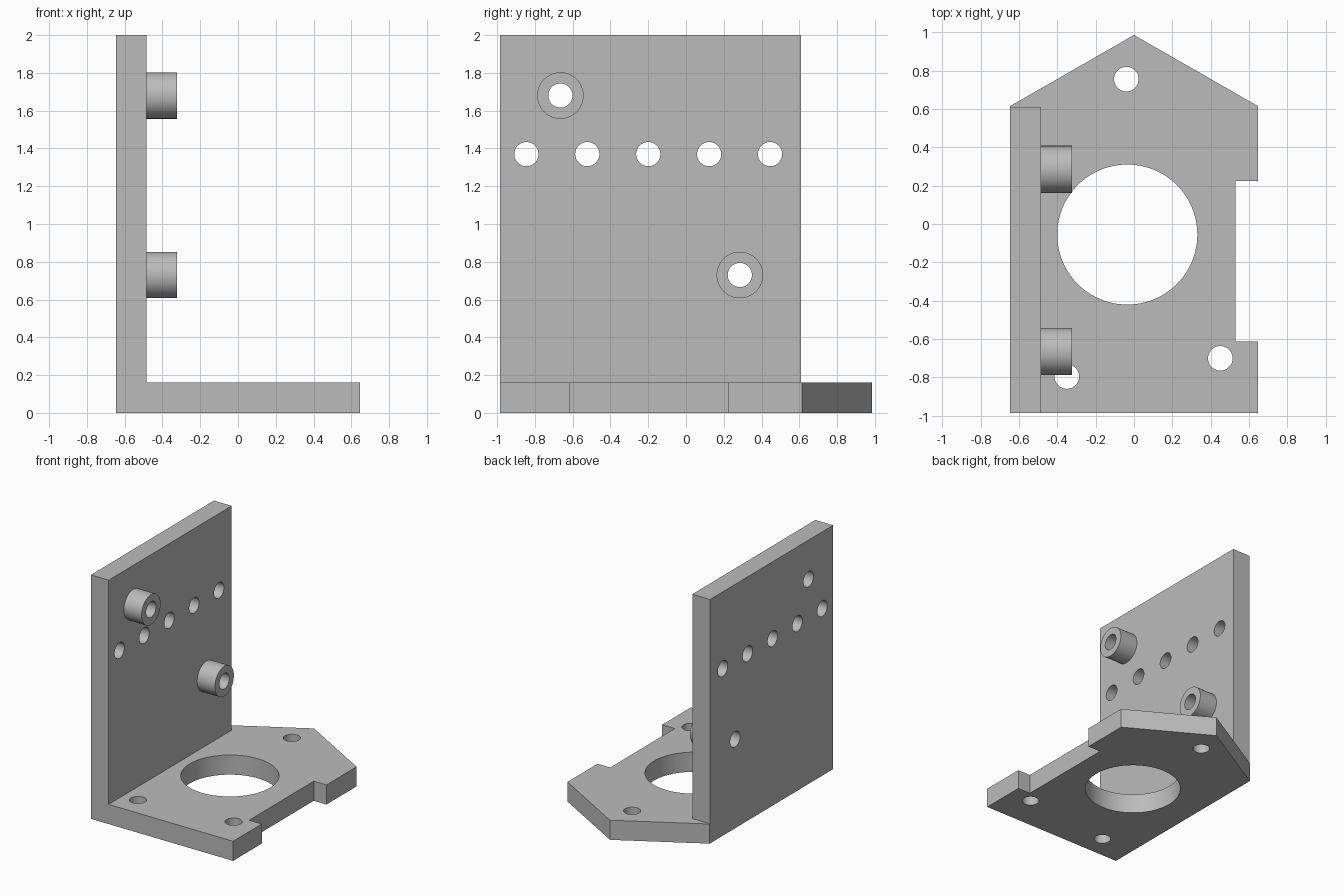
import bpy, bmesh
from math import cos, sin, tau, radians
from mathutils import Matrix

if "Cube" in bpy.data.objects:
    bpy.data.objects.remove(bpy.data.objects["Cube"], do_unlink=True)

grey = bpy.data.materials.new("plain grey")
grey.use_nodes = True
grey.diffuse_color = (0.5, 0.5, 0.5, 1)
grey.node_tree.nodes["Principled BSDF"].inputs["Base Color"].default_value = (0.5, 0.5, 0.5, 1)

# Axis maps: flat plates extrude along z, upright ones along x
FLAT = Matrix.Identity(4)
UPRIGHT = Matrix(((0, 0, 1, 0), (1, 0, 0, 0), (0, 1, 0, 0), (0, 0, 0, 1)))


def circle(u, v, r, n=64):
    return [(u + r * cos(tau * i / n), v + r * sin(tau * i / n)) for i in range(n)]


def plate(name, outline, holes, low, high, axes):
    """Extrude an outline with holes from low to high along the plate's normal."""
    curve = bpy.data.curves.new(name, 'CURVE')
    curve.dimensions = '2D'
    curve.fill_mode = 'BOTH'
    curve.extrude = (high - low) / 2
    for loop in [outline] + holes:
        spline = curve.splines.new('POLY')
        spline.points.add(len(loop) - 1)
        for point, (u, v) in zip(spline.points, loop):
            point.co = (u, v, 0, 1)
        spline.use_cyclic_u = True
    helper = bpy.data.objects.new(name + " profile", curve)
    bpy.context.collection.objects.link(helper)
    bpy.context.view_layer.update()
    deps = bpy.context.evaluated_depsgraph_get()
    mesh = bpy.data.meshes.new_from_object(helper.evaluated_get(deps))
    bpy.data.objects.remove(helper, do_unlink=True)
    bpy.data.curves.remove(curve)

    bm = bmesh.new()
    bm.from_mesh(mesh)
    bmesh.ops.remove_doubles(bm, verts=bm.verts, dist=0.0001)
    bmesh.ops.recalc_face_normals(bm, faces=bm.faces)
    bm.transform(axes @ Matrix.Translation((0, 0, (low + high) / 2)))
    bm.to_mesh(mesh)
    bm.free()
    mesh.name = name
    mesh.materials.clear()
    mesh.materials.append(grey)
    obj = bpy.data.objects.new(name, mesh)
    bpy.context.collection.objects.link(obj)
    bpy.ops.object.select_all(action='DESELECT')
    obj.select_set(True)
    bpy.context.view_layer.objects.active = obj
    bpy.ops.object.shade_smooth_by_angle(angle=radians(30))
    return obj


W, D, PEAK = 0.645, 0.985, 0.615
THICK, HOLE = 0.161, 0.064
INNER = -W + THICK

# Base: pointed back, notched left edge, large bore and three screw holes
base_outline = [(-W, -D), (W, -D), (W, -0.613), (0.53, -0.613), (0.53, 0.225),
                (W, 0.225), (W, PEAK), (0, D), (-W, PEAK)]
base_holes = [circle(-0.035, -0.055, 0.365, 96)]
base_holes += [circle(x, y, HOLE) for x, y in [(-0.04, 0.755), (0.45, -0.7), (-0.35, -0.795)]]
plate("base_plate", base_outline, base_holes, 0, THICK, FLAT)

# Wall: row of five holes plus one through each boss
bosses = {"upper_boss": (-0.665, 1.68), "lower_boss": (0.285, 0.73)}
wall_holes = [circle(-0.845 + 0.3225 * i, 1.37, HOLE) for i in range(5)]
wall_holes += [circle(y, z, HOLE) for y, z in bosses.values()]
wall_outline = [(-D, THICK), (PEAK - 0.005, THICK), (PEAK - 0.005, 2), (-D, 2)]
plate("wall_plate", wall_outline, wall_holes, -W, INNER, UPRIGHT)

# Bosses: hollow round spacers on the inner wall
for name, (y, z) in bosses.items():
    plate(name, circle(y, z, 0.123), [circle(y, z, HOLE)], INNER, INNER + THICK, UPRIGHT)
